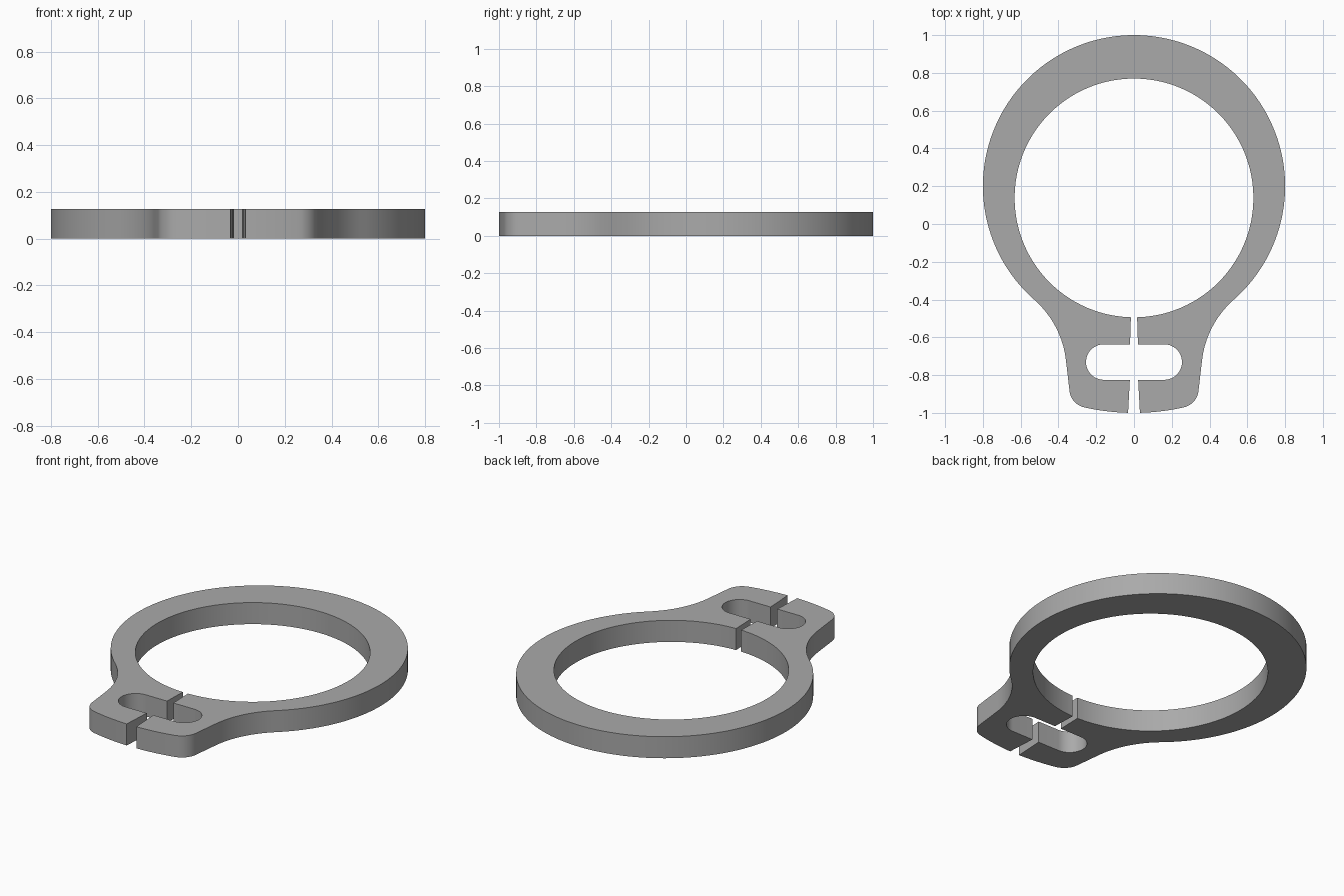
import bpy
import bmesh
from math import cos, sin, radians

if "Cube" in bpy.data.objects:
    bpy.data.objects.remove(bpy.data.objects["Cube"], do_unlink=True)

THICKNESS = 0.128


def arc(cx, cy, r, start, end, steps):
    """Points along an arc, angles in degrees."""
    angles = [radians(start + (end - start) * i / steps) for i in range(steps + 1)]
    return [(cx + r * cos(a), cy + r * sin(a)) for a in angles]


# Right half of the outline, from the back of the rim round to the bore
half = arc(0, 0.2, 0.8, 90, -48.8, 64)            # outer rim
half += arc(0.857, -0.778, 0.5, 131.2, 173.7, 16)[1:]  # neck fillet
half += arc(0.242, -0.873, 0.1, -6.3, -77.3, 12)  # lug corner
half += arc(0, 0.2, 1.2, -78, -88.5, 8)           # lug end
half += [(0.022, -0.825)]                         # split
half += arc(0.16, -0.731, 0.094, -90, 90, 24)     # plier slot
half += [(0.021, -0.637)]
half += arc(0, 0.138, 0.632, -88.5, 90, 80)       # bore

# Mirror the half, sharing the two points on the centre line
outline = half + [(-x, y) for x, y in reversed(half[1:-1])]

bm = bmesh.new()
lower = [bm.verts.new((x, y, 0)) for x, y in outline]
upper = [bm.verts.new((x, y, THICKNESS)) for x, y in outline]

# Side walls
count = len(outline)
for i in range(count):
    j = (i + 1) % count
    bm.faces.new((lower[i], lower[j], upper[j], upper[i])).smooth = True

# Flat caps, one for each half, meeting on the centre line
n = len(half)
left = list(range(n - 1, count)) + [0]
for ring in (lower, upper):
    bm.faces.new(ring[:n])
    bm.faces.new([ring[i] for i in left])
bmesh.ops.recalc_face_normals(bm, faces=bm.faces)

mesh = bpy.data.meshes.new("retaining_ring")
bm.to_mesh(mesh)
bm.free()
ring_object = bpy.data.objects.new("retaining_ring", mesh)
bpy.context.collection.objects.link(ring_object)

# Plain grey metal
grey = bpy.data.materials.new("grey")
grey.use_nodes = True
colour = (0.4, 0.4, 0.4, 1)
grey.diffuse_color = colour
grey.node_tree.nodes["Principled BSDF"].inputs["Base Color"].default_value = colour
mesh.materials.append(grey)

# Smooth curved walls, keep the rims crisp
bpy.ops.object.select_all(action="DESELECT")
ring_object.select_set(True)
bpy.context.view_layer.objects.active = ring_object
bpy.ops.object.shade_smooth_by_angle(angle=radians(30))
